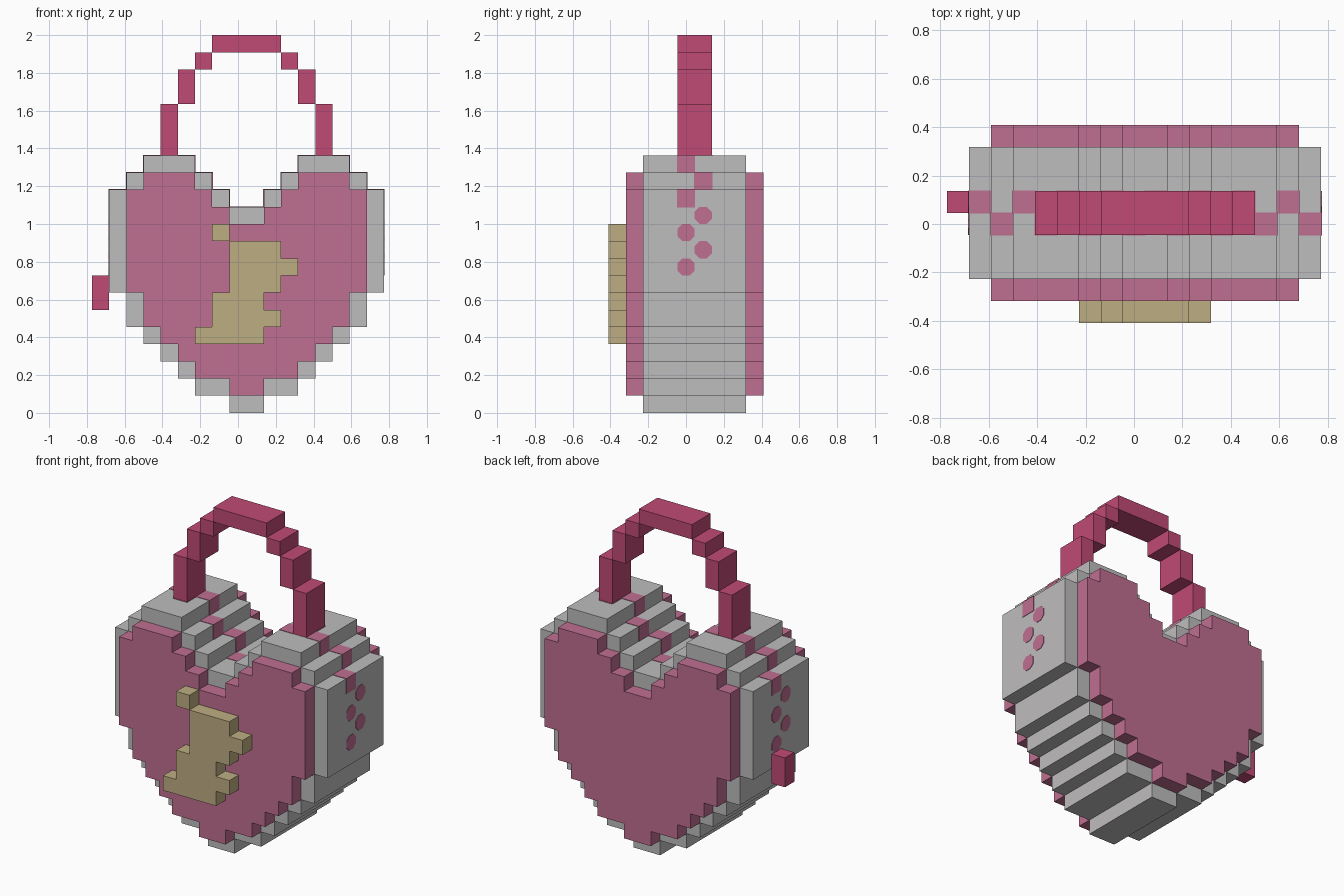
import bpy, bmesh, math
from mathutils import Matrix

if "Cube" in bpy.data.objects:
    bpy.data.objects.remove(bpy.data.objects["Cube"], do_unlink=True)

U = 2 / 22      # size of one block
CX = 0.5        # the heart's mirror plane, in blocks


def material(name, rgb):
    lin = [((c / 255 + 0.055) / 1.055) ** 2.4 for c in rgb] + [1.0]
    m = bpy.data.materials.new(name)
    m.use_nodes = True
    m.diffuse_color = lin
    m.node_tree.nodes["Principled BSDF"].inputs["Base Color"].default_value = lin
    return m


GREY = material("light grey", (191, 189, 190))
PINK = material("dusty pink", (191, 110, 144))
ROSE = material("deep rose", (192, 74, 117))
GOLD = material("pale gold", (190, 174, 130))


def finish(bm, name, mat):
    bmesh.ops.recalc_face_normals(bm, faces=bm.faces)
    mesh = bpy.data.meshes.new(name)
    bm.to_mesh(mesh)
    bm.free()
    mesh.materials.append(mat)
    obj = bpy.data.objects.new(name, mesh)
    bpy.context.collection.objects.link(obj)
    return obj


def add_box(bm, x0, x1, y0, y1, z0, z1, grow=0.0):
    """Box between limits given in blocks; grow is in blocks too."""
    size = [b - a + 2 * grow for a, b in ((x0, x1), (y0, y1), (z0, z1))]
    mid = ((x0 + x1) / 2 * U, (y0 + y1) / 2 * U, (z0 + z1) / 2 * U)
    mat = Matrix.Translation(mid) @ Matrix.Diagonal([s * U for s in size] + [1])
    bmesh.ops.create_cube(bm, size=1, matrix=mat)


def heart(name, half, y0, y1, mat):
    """Mirror a half outline about the centre plane and extrude it in y."""
    outline = half + [(-x, z) for x, z in reversed(half)]
    bm = bmesh.new()
    face = bm.faces.new([bm.verts.new(((x + CX) * U, y0 * U, z * U)) for x, z in outline])
    new = bmesh.ops.extrude_face_region(bm, geom=[face])["geom"]
    verts = [g for g in new if isinstance(g, bmesh.types.BMVert)]
    bmesh.ops.translate(bm, verts=verts, vec=(0, (y1 - y0) * U, 0))
    return finish(bm, name, mat)


# Heart body and its two raised panels
outer = [(1, 0), (1, 1), (3, 1), (3, 2), (4, 2), (4, 3), (5, 3), (5, 4), (6, 4), (6, 5),
         (7, 5), (7, 7), (8, 7), (8, 13), (7, 13), (7, 14), (6, 14), (6, 15),
         (3, 15), (3, 14), (2, 14), (2, 13), (1, 13), (1, 12)]
inner = [(1, 1), (1, 2), (3, 2), (3, 3), (4, 3), (4, 4), (5, 4), (5, 5), (6, 5), (6, 7),
         (7, 7), (7, 13), (6, 13), (6, 14), (3, 14), (3, 13), (2, 13), (2, 12), (1, 12), (1, 11)]
heart("heart_body", outer, -2.5, 3.5, GREY)
heart("front_panel", inner, -3.5, -2.5, PINK)
heart("back_panel", inner, 3.5, 4.5, PINK)

# Stepped carrying handle: (inner, outer, bottom, top) of each half step
bm = bmesh.new()
for a, b, z0, z1 in ((4, 5, 15, 18), (3, 4, 18, 20), (2, 3, 20, 21)):
    for s in (-1, 1):
        x0, x1 = sorted((CX + s * a, CX + s * b))
        add_box(bm, x0, x1, -0.5, 1.5, z0, z1)
add_box(bm, CX - 2, CX + 2, -0.5, 1.5, 21, 22)
finish(bm, "handle", ROSE)

# Zip teeth: alternating blocks over the top, nearly flush with the body
column_top = [12, 13, 14, 15, 15, 15, 14, 13]
bm = bmesh.new()
for i in range(16):
    c = i - 8
    top = column_top[c if c >= 0 else -c - 1]
    y = 0.5 if i % 2 == 0 else -0.5
    add_box(bm, c + CX, c + CX + 1, y, y + 1, top - 1, top, grow=0.03)
finish(bm, "zip_teeth_top", PINK)

# Zip teeth down both sides: thin eight-sided plates
bm = bmesh.new()
radius = U / 2 / math.cos(math.pi / 8)
for s in (-1, 1):
    for row in range(8, 12):
        y = (1 if row % 2 else 0) if s > 0 else (0 if row % 2 else 1)
        mat = (Matrix.Translation(((CX + s * 8) * U, y * U, (row + 0.5) * U))
               @ Matrix.Rotation(math.pi / 2, 4, 'Y') @ Matrix.Rotation(math.pi / 8, 4, 'Z'))
        bmesh.ops.create_cone(bm, cap_ends=True, segments=8, radius1=radius,
                              radius2=radius, depth=0.006, matrix=mat)
finish(bm, "zip_teeth_sides", PINK)

# Zip pull hanging on the right side
bm = bmesh.new()
add_box(bm, -8.5, -7.5, 0.5, 1.5, 6, 8)
finish(bm, "zip_pull", ROSE)

# Plain stepped clasp on the front: (left, right) of each row, from the bottom up
bm = bmesh.new()
clasp_rows = [(-2.5, 1.5), (-1.5, 2.5), (-1.5, 1.5), (-0.5, 2.5), (-0.5, 3.5),
              (-0.5, 2.5), (-1.5, -0.5)]
for k, (x0, x1) in enumerate(clasp_rows):
    add_box(bm, x0, x1, -4.5, -3.5, 4 + k, 5 + k)
finish(bm, "front_clasp", GOLD)
